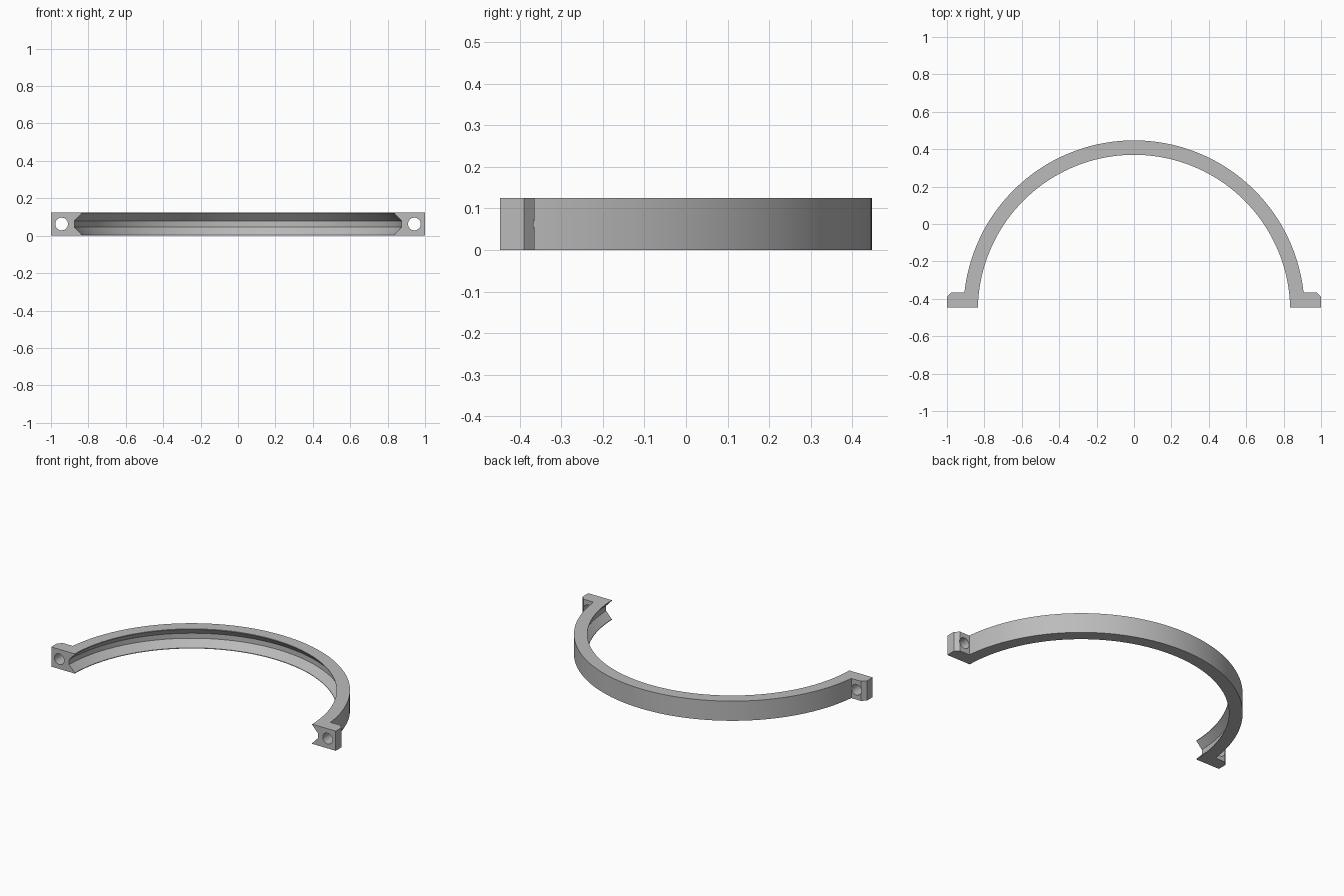
import bpy, bmesh, math
from mathutils import Vector

if "Cube" in bpy.data.objects:
    bpy.data.objects.remove(bpy.data.objects["Cube"], do_unlink=True)

HEIGHT = 0.125
CENTRE_Y = -0.465          # centre of the arc
FRONT_Y = -0.447           # flat clamping face
OUTER, INNER, GROOVE = 0.912, 0.835, 0.875
MID = HEIGHT / 2

grey = bpy.data.materials.new("plain_grey")
grey.use_nodes = True
colour = (0.5, 0.5, 0.5, 1)
grey.diffuse_color = colour
grey.node_tree.nodes["Principled BSDF"].inputs["Base Color"].default_value = colour


def make_object(name, bm):
    bmesh.ops.recalc_face_normals(bm, faces=bm.faces)
    mesh = bpy.data.meshes.new(name)
    bm.to_mesh(mesh)
    bm.free()
    mesh.materials.append(grey)
    obj = bpy.data.objects.new(name, mesh)
    bpy.context.collection.objects.link(obj)
    return obj


def boolean(target, tool, operation):
    bpy.context.view_layer.objects.active = target
    mod = target.modifiers.new("cut", 'BOOLEAN')
    mod.object = tool
    mod.operation = operation
    mod.solver = 'EXACT'
    bpy.ops.object.modifier_apply(modifier=mod.name)
    bpy.data.objects.remove(tool, do_unlink=True)


# Half ring: grooved cross-section swept around the arc centre
lip, floor = 0.004, 0.016
section = [(OUTER, 0), (OUTER, HEIGHT), (INNER, HEIGHT), (INNER, HEIGHT - lip),
           (GROOVE, MID + floor), (GROOVE, MID - floor), (INNER, lip), (INNER, 0)]
bm = bmesh.new()
profile = bm.faces.new([bm.verts.new((r, CENTRE_Y, z)) for r, z in section])
bmesh.ops.spin(bm, geom=[profile] + profile.edges[:] + profile.verts[:],
               cent=(0, CENTRE_Y, 0), axis=(0, 0, 1), angle=math.pi,
               steps=96, use_duplicate=False)
# Trim both ends to the flat clamping face
cut = bmesh.ops.bisect_plane(bm, geom=bm.verts[:] + bm.edges[:] + bm.faces[:],
                             plane_co=(0, FRONT_Y, 0), plane_no=(0, -1, 0),
                             clear_outer=True)
rim = [e for e in cut["geom_cut"] if isinstance(e, bmesh.types.BMEdge)]
bmesh.ops.edgeloop_fill(bm, edges=rim)
clamp = make_object("half_ring_clamp", bm)

# Bolt ears with a chamfered outer corner, one per side
for side in (-1, 1):
    outline = [(0.885, FRONT_Y), (1, FRONT_Y), (1, -0.39), (0.975, -0.365), (0.885, -0.365)]
    bm = bmesh.new()
    base = bm.faces.new([bm.verts.new((side * x, y, 0)) for x, y in outline])
    top = bmesh.ops.extrude_face_region(bm, geom=[base])
    bmesh.ops.translate(bm, vec=Vector((0, 0, HEIGHT)),
                        verts=[v for v in top["geom"] if isinstance(v, bmesh.types.BMVert)])
    boolean(clamp, make_object("bolt_ear", bm), 'UNION')

# Bolt holes through the ears
for side in (-1, 1):
    bpy.ops.mesh.primitive_cylinder_add(vertices=32, radius=0.034, depth=0.3,
                                        location=(side * 0.943, -0.4, MID),
                                        rotation=(math.pi / 2, 0, 0))
    drill = bpy.context.object
    drill.data.materials.append(grey)
    boolean(clamp, drill, 'DIFFERENCE')

bpy.ops.object.select_all(action='DESELECT')
clamp.select_set(True)
bpy.context.view_layer.objects.active = clamp
bpy.ops.object.shade_smooth_by_angle(angle=math.radians(25))
